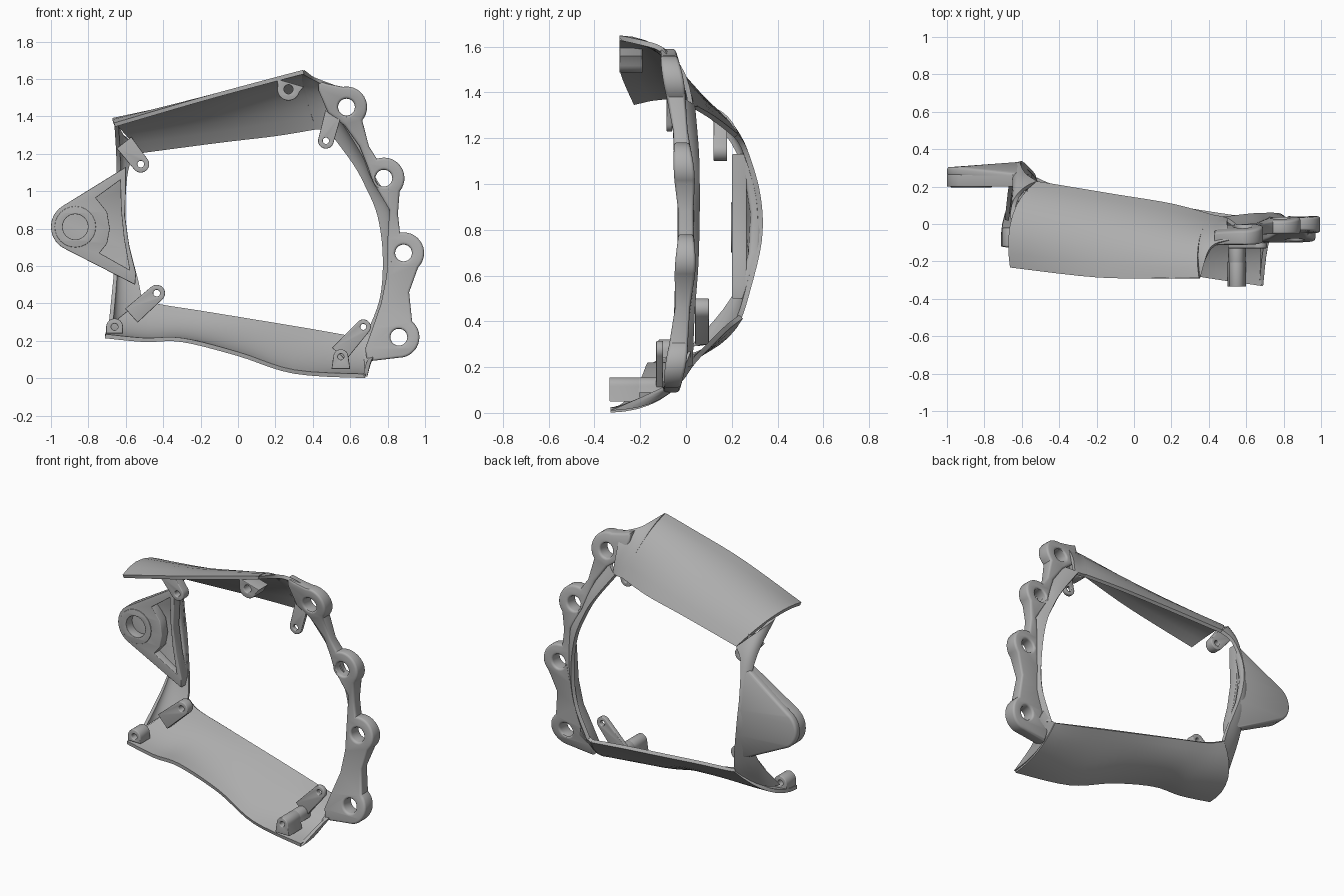
import bpy, bmesh
from math import sin, cos, pi, radians, atan2
from mathutils import Vector

if "Cube" in bpy.data.objects:
    bpy.data.objects.remove(bpy.data.objects["Cube"])

GREY = (0.42, 0.42, 0.42, 1)
grey = bpy.data.materials.new("cast grey")
grey.use_nodes = True
grey.diffuse_color = GREY
grey.node_tree.nodes["Principled BSDF"].inputs["Base Color"].default_value = GREY


def finish(obj, bend=None):
    """Turn an object into a clean, smooth-shaded mesh."""
    bpy.ops.object.select_all(action="DESELECT")
    obj.select_set(True)
    bpy.context.view_layer.objects.active = obj
    bpy.ops.object.convert(target="MESH")
    obj = bpy.context.object
    bpy.ops.object.transform_apply(location=True, rotation=True, scale=True)
    bm = bmesh.new()
    bm.from_mesh(obj.data)
    bmesh.ops.remove_doubles(bm, verts=bm.verts, dist=0.0004)
    if bend:
        for v in bm.verts:
            v.co.y += bend(v.co)
    bmesh.ops.recalc_face_normals(bm, faces=bm.faces)
    bm.to_mesh(obj.data)
    bm.free()
    obj.data.materials.clear()
    obj.data.materials.append(grey)
    bpy.ops.object.shade_smooth_by_angle(angle=radians(35))


def plate(name, outlines, front, back, bevel=0.005, bend=None):
    """Flat plate in the x-z plane; later outlines cut holes."""
    curve = bpy.data.curves.new(name, "CURVE")
    curve.dimensions = "2D"
    curve.fill_mode = "BOTH"
    curve.extrude = (back - front) / 2 - bevel
    curve.bevel_depth = bevel
    curve.bevel_resolution = 2
    curve.offset = -bevel
    for pts in outlines:
        s = curve.splines.new("POLY")
        s.points.add(len(pts) - 1)
        for p, (x, z) in zip(s.points, pts):
            p.co = (x, z, 0, 1)
        s.use_cyclic_u = True
    obj = bpy.data.objects.new(name, curve)
    bpy.context.collection.objects.link(obj)
    obj.rotation_euler.x = pi / 2
    obj.location.y = (front + back) / 2
    finish(obj, bend)


def arc(x, z, r, a, b, n=14):
    return [(x + r * cos(radians(a + (b - a) * i / n)),
             z + r * sin(radians(a + (b - a) * i / n))) for i in range(n + 1)]


def circle(x, z, r):
    return arc(x, z, r, 0, 345, 23)


def lug(name, hole, base, front, back, r=0.045, half=0.05):
    """Screw lug: rounded at the hole, spreading to its base."""
    (hx, hz), (bx, bz) = hole, base
    a = atan2(hz - bz, hx - bx)
    side = Vector((-sin(a), cos(a))) * half
    pts = arc(hx, hz, r, a * 180 / pi - 90, a * 180 / pi + 90)
    pts += [(bx + side.x, bz + side.y), (bx - side.x, bz - side.y)]
    plate(name, [pts, circle(hx, hz, r * 0.4)], front, back)


def spline(a, b, c, d, t):
    return 0.5 * (2 * b + (c - a) * t + (2 * a - 5 * b + 4 * c - d) * t * t
                  + (3 * b - a - 3 * c + d) * t ** 3)


def shell(name, sections, thick=0.022, steps=5, across=8):
    """Curved sheet through three-point sections: front, middle, back."""
    secs = [[Vector(p) for p in s] for s in sections]
    rows = []
    for i in range(len(secs) - 1):
        last = i == len(secs) - 2
        quad = [secs[max(i - 1, 0)], secs[i], secs[i + 1],
                secs[min(i + 2, len(secs) - 1)]]
        for k in range(steps + last):
            f, m, b = [spline(*[q[j] for q in quad], k / steps) for j in range(3)]
            c = 2 * m - (f + b) / 2
            ts = [j / across for j in range(across + 1)]
            rows.append([f * (1 - t) ** 2 + c * 2 * t * (1 - t) + b * t * t for t in ts])
    bm = bmesh.new()
    grid = [[bm.verts.new(p) for p in row] for row in rows]
    for r, s in zip(grid, grid[1:]):
        for j in range(across):
            bm.faces.new((r[j], r[j + 1], s[j + 1], s[j]))
    mesh = bpy.data.meshes.new(name)
    bm.to_mesh(mesh)
    bm.free()
    obj = bpy.data.objects.new(name, mesh)
    bpy.context.collection.objects.link(obj)
    mod = obj.modifiers.new("thickness", "SOLIDIFY")
    mod.thickness = thick
    mod.offset = 0
    finish(obj)


# Curved covers; the corners carry them on into the flange
top_end = [(.35, -.29, 1.638), (.35, -.09, 1.56), (.42, .04, 1.335)]
shell("top_cover", [
    [(-.66, -.23, 1.355), (-.65, .04, 1.365), (-.52, .22, 1.21)],
    [(-.2, -.285, 1.49), (-.2, -.02, 1.44), (-.1, .15, 1.265)],
    [(.15, -.29, 1.585), (.15, -.07, 1.52), (.2, .1, 1.3)],
    top_end])
shell("top_corner", [
    top_end,
    [(.41, -.13, 1.6), (.43, -.04, 1.51), (.47, .03, 1.335)],
    [(.51, -.09, 1.56), (.5, -.02, 1.49), (.5, .02, 1.345)]])
bottom_end = [(.68, -.33, .012), (.68, -.12, .065), (.66, .02, .21)]
shell("bottom_cover", [
    [(-.71, -.12, .225), (-.67, .1, .28), (-.52, .24, .42)],
    [(-.5, -.15, .205), (-.48, .05, .25), (-.42, .2, .39)],
    [(-.3, -.17, .205), (-.28, .03, .24), (-.2, .16, .355)],
    [(0, -.2, .13), (0, -.02, .2), (.1, .11, .305)],
    [(.3, -.27, .035), (.3, -.1, .12), (.4, .06, .255)],
    bottom_end])
shell("bottom_corner", [
    bottom_end,
    [(.71, -.1, .11), (.72, -.05, .14), (.7, .015, .23)],
    [(.78, -.08, .13), (.78, -.04, .16), (.74, .01, .27)]])
shell("side_wall", [
    [(-.65, .03, 1.36), (-.62, .15, 1.31), (-.52, .22, 1.21)],
    [(-.64, .2, 1.18), (-.62, .24, 1.17), (-.58, .26, 1.14)],
    [(-.64, .29, .95), (-.625, .305, .95), (-.605, .315, .95)],
    [(-.64, .3, .75), (-.62, .315, .75), (-.59, .32, .75)],
    [(-.66, .2, .5), (-.62, .24, .5), (-.53, .26, .5)],
    [(-.68, .02, .29), (-.64, .13, .32), (-.52, .23, .41)]])
shell("flange_inner_wall", [
    [(.56, -.06, 1.38), (.54, -.01, 1.365), (.48, .03, 1.335)],
    [(.67, -.02, 1.2), (.65, .02, 1.18), (.61, .045, 1.16)],
    [(.725, -.01, 1.07), (.715, .02, 1.06), (.68, .05, 1.04)],
    [(.82, -.01, .9), (.8, .02, .89), (.75, .05, .87)],
    [(.825, -.01, .65), (.81, .02, .65), (.78, .045, .65)],
    [(.81, -.03, .42), (.79, 0, .42), (.765, .03, .42)],
    [(.75, -.06, .2), (.73, -.02, .2), (.68, .02, .21)]])

# Mounting flange with four bolt eyes, thinner between them
eyes = [(.58, 1.45, 100, -40), (.78, 1.07, 110, -40),
        (.885, .67, 100, -45), (.86, .22, 50, -90)]
necks = [(.7, 1.24), (.855, .88), (.915, .46), (.69, .09)]
outline = [(.43, 1.59), (.48, 1.575)]
for (x, z, a, b), neck in zip(eyes, necks):
    outline += arc(x, z, .11, a, b) + [neck]
outline += [(.68, .16), (.72, .27), (.765, .4), (.795, .55), (.8, .75), (.81, .9),
            (.72, 1.05), (.69, 1.14), (.65, 1.24), (.57, 1.35), (.48, 1.42), (.43, 1.54)]
plate("mounting_flange", [outline] + [circle(x, z, .045) for x, z, a, b in eyes],
      -.045, .045, 0.014,
      lambda p: -.05 * ((p.z - .8) / .62) ** 2
      - p.y * .15 * (1 - cos(2 * pi * (p.z - .22) / .41)))

# Pivot wing: pocketed rim, closed back and bearing ring
hull = arc(-.87, .81, .13, 122, 243) + [(-.55, .5), (-.545, .56), (-.58, .7),
                                        (-.605, .87), (-.6, 1.0), (-.6, 1.13)]
pocket = [(-.63, 1.06), (-.76, .965), (-.7, .89), (-.685, .8), (-.7, .72),
          (-.74, .67), (-.58, .58), (-.61, .75), (-.625, .9)]
plate("pivot_wing_rim", [hull, pocket, circle(-.87, .81, .068)], .2, .265)
plate("pivot_wing_back", [hull], .255, .305, 0.015,
      lambda p: .028 - .7 * (p.z - .82) ** 2 if p.x > -.75 else 0)
plate("bearing_ring", [circle(-.87, .81, .11), circle(-.87, .81, .068)], .196, .21, 0.003)

# Screw lugs and posts
lug("upper_right_lug", (-.52, 1.145), (-.61, 1.26), .12, .18)
lug("lower_right_lug", (-.435, .455), (-.57, .335), .04, .1)
lug("lower_left_lug", (.67, .275), (.54, .13), -.13, -.1, .04)
lug("upper_left_lug", (.47, 1.27), (.51, 1.42), -.085, -.06, .042, .045)
lug("top_post", (.27, 1.545), (.28, 1.58), -.29, -.19, .06, .075)
lug("bottom_post", (.55, .115), (.55, .05), -.335, -.2, .04, .05)
lug("bottom_post_root", (.55, .115), (.55, .09), -.21, -.1, .04, .045)
lug("corner_post", (-.66, .275), (-.66, .24), -.12, -.02, .045, .045)
